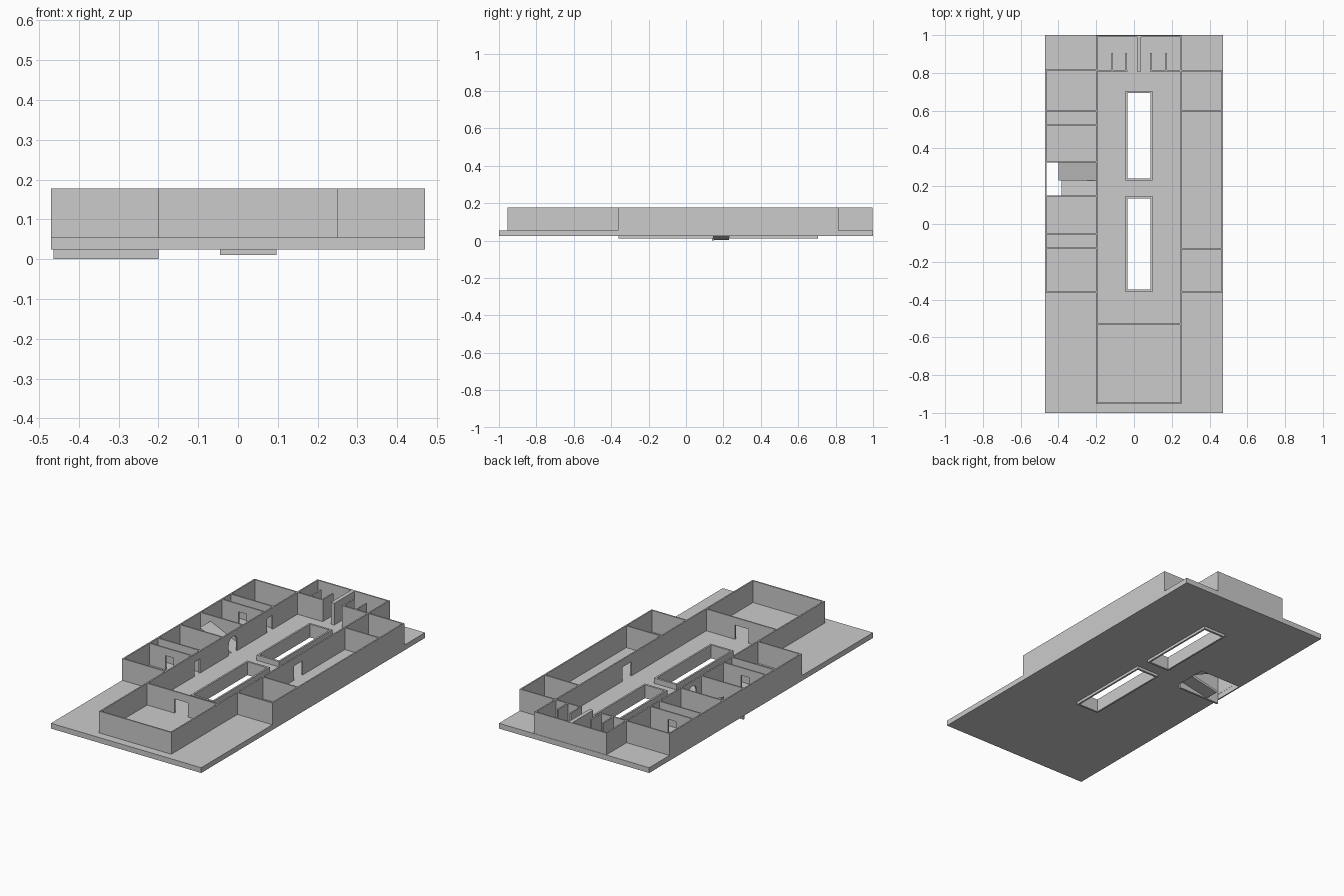
import bpy, bmesh, math

if "Cube" in bpy.data.objects:
    bpy.data.objects.remove(bpy.data.objects["Cube"])

FLOOR, TOP, T = 0.055, 0.178, 0.008
DOOR_H = 0.08


def make(name, pts, push):
    """Extrude a planar outline by the vector push."""
    bm = bmesh.new()
    f = bm.faces.new([bm.verts.new(p) for p in pts])
    r = bmesh.ops.extrude_face_region(bm, geom=[f])
    vs = [v for v in r["geom"] if isinstance(v, bmesh.types.BMVert)]
    bmesh.ops.translate(bm, verts=vs, vec=push)
    bmesh.ops.recalc_face_normals(bm, faces=bm.faces)
    me = bpy.data.meshes.new(name)
    bm.to_mesh(me)
    bm.free()
    ob = bpy.data.objects.new(name, me)
    bpy.context.collection.objects.link(ob)
    return ob


def box(name, x0, x1, y0, y1, z0, z1):
    return make(name, [(x0, y0, z0), (x1, y0, z0), (x1, y1, z0), (x0, y1, z0)],
                (0, 0, z1 - z0))


def cut(ob, cutter):
    m = ob.modifiers.new("opening", "BOOLEAN")
    m.operation, m.solver, m.object = "DIFFERENCE", "EXACT", cutter
    bpy.context.view_layer.objects.active = ob
    bpy.ops.object.modifier_apply(modifier=m.name)
    bpy.data.objects.remove(cutter)


def wall(name, axis, at, a, b, doors=(), thick=T):
    """Wall along an axis, centred on at, with (centre, width, arched) doors."""
    prof = [(a, FLOOR)]
    for c, w, arched in sorted(doors):
        prof.append((c - w / 2, FLOOR))
        if arched:
            for i in range(9):
                t = math.pi * (1 - i / 8)
                prof.append((c + w / 2 * math.cos(t),
                             FLOOR + 0.06 + 0.035 * math.sin(t)))
        else:
            prof += [(c - w / 2, FLOOR + DOOR_H), (c + w / 2, FLOOR + DOOR_H)]
        prof.append((c + w / 2, FLOOR))
    prof += [(b, FLOOR), (b, TOP), (a, TOP)]
    lo = at - thick / 2
    if axis == "x":
        return make(name, [(u, lo, z) for u, z in prof], (0, thick, 0))
    return make(name, [(lo, u, z) for u, z in prof], (thick, 0, 0))


# floor slab with two light wells and a stair opening
slab = box("floor_slab", -0.47, 0.47, -1, 1, 0.025, FLOOR)
wells = [(0.23, 0.705), (-0.36, 0.147)]
for y0, y1 in wells:
    cut(slab, box("cutter", -0.04, 0.09, y0 + 0.005, y1 - 0.005, 0, 0.1))
cut(slab, box("cutter", -0.463, -0.2, 0.15, 0.325, 0, 0.1))

# parapet rings around the wells
for y0, y1 in wells:
    ring = box("well_parapet", -0.045, 0.097, y0, y1, 0.01, 0.085)
    cut(ring, box("cutter", -0.035, 0.087, y0 + 0.012, y1 - 0.012, -0.1, 0.2))

# hall outer walls
L, R = -0.197, 0.247
wall("hall_left_wall", "y", L, -0.954, 0.998,
     [(-0.09, 0.05, False), (0.23, 0.075, True), (0.56, 0.05, False)])
wall("hall_right_wall", "y", R, -0.954, 0.998, [(0.18, 0.08, False)])
wall("hall_front_wall", "x", -0.95, L, R)
wall("hall_back_wall", "x", 0.994, L, R)
wall("hall_partition", "x", -0.532, L, R, [(0.02, 0.085, False)])

# washroom walls and stalls
wall("washroom_left_wall", "x", 0.812, L, -0.035)
wall("washroom_right_wall", "x", 0.812, 0.085, R)
wall("washroom_divider", "y", 0.026, 0.808, 0.992, thick=0.022)
for x in (-0.115, -0.04, 0.09, 0.17):
    wall("stall_partition", "y", x, 0.812, 0.905)

# left wing
wall("left_wing_outer_wall", "y", -0.466, -0.364, 0.818)
for y in (-0.36, 0.146, 0.329, 0.814):
    wall("left_wing_cross_wall", "x", y, -0.469, L)
for y in (-0.128, -0.052, 0.522, 0.6):
    wall("left_wing_lobby_wall", "x", y, -0.469, L, [(-0.335, 0.05, False)])

# right wing
wall("right_wing_outer_wall", "y", 0.466, -0.364, 0.815)
for y in (-0.36, -0.13, 0.6, 0.811):
    wall("right_wing_cross_wall", "x", y, R, 0.469)

# stair flights and the beam beside the opening
make("stair_up", [(-0.2, 0.23, 0.055), (-0.4, 0.23, 0.145),
                  (-0.4, 0.23, 0.13), (-0.2, 0.23, 0.04)], (0, 0.095, 0))
make("stair_down", [(-0.2, 0.15, 0.055), (-0.385, 0.15, 0.015),
                    (-0.385, 0.15, 0.003), (-0.2, 0.15, 0.04)], (0, 0.08, 0))
box("stair_beam", -0.463, -0.2, 0.138, 0.15, 0.0, 0.027)
